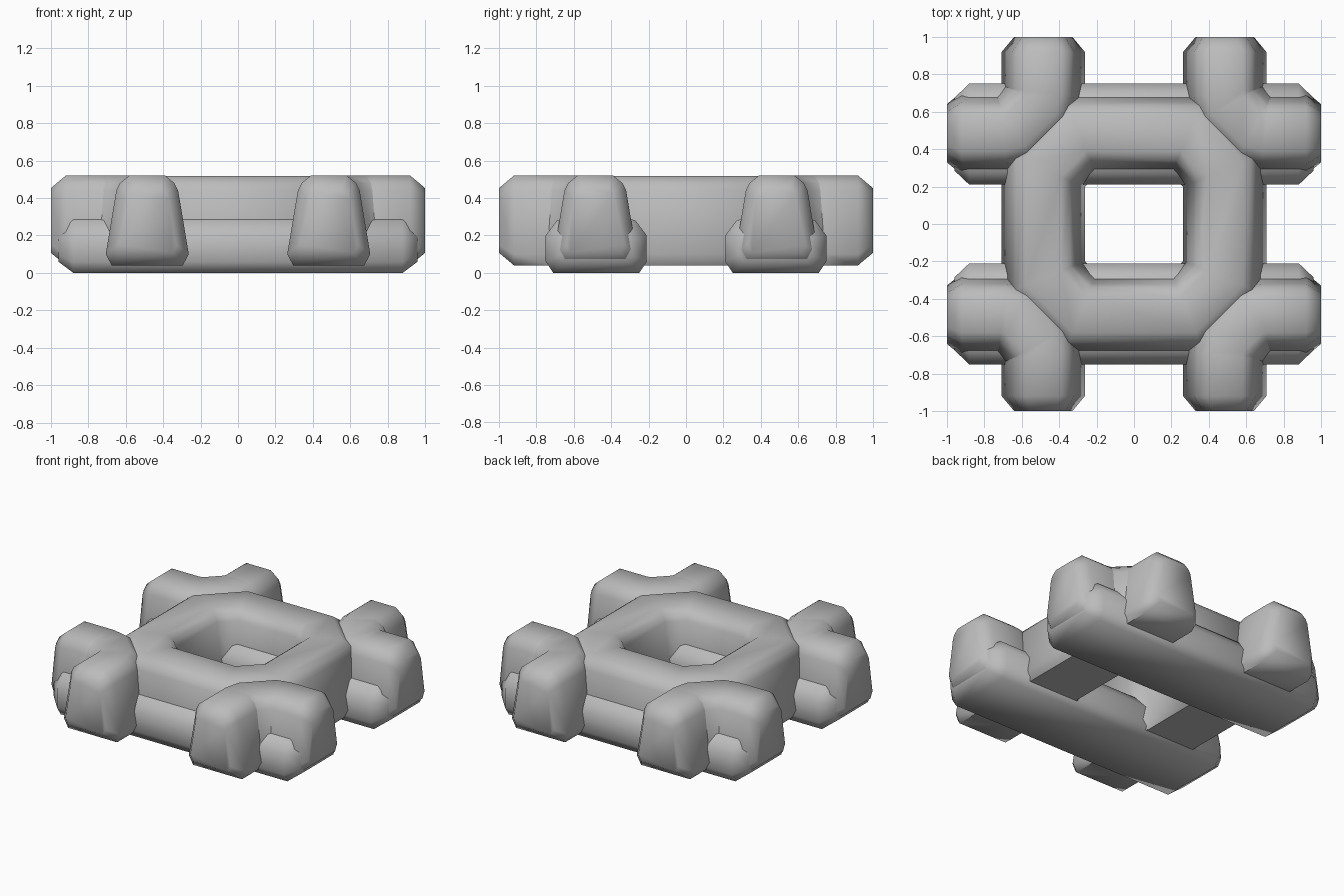
import bpy, bmesh, math
from mathutils import Vector

cube = bpy.data.objects.get("Cube")
if cube:
    bpy.data.objects.remove(cube, do_unlink=True)

# One plain grey for everything
grey = bpy.data.materials.new("plain_grey")
grey.use_nodes = True
colour = (0.5, 0.5, 0.5, 1)
grey.diffuse_color = colour
grey.node_tree.nodes["Principled BSDF"].inputs["Base Color"].default_value = colour


def full(half):
    """Mirror a half profile (bottom to top) into a closed section."""
    return half + [(-x, z) for x, z in reversed(half)]


def sweep(name, path, section, closed=False, cap=0.08, shrink=(0.7, 0.72)):
    """Sweep a section along a flat path with mitred bends and chamfered ends."""
    pts = [Vector(p) for p in path]
    mid = (section[0][1] + max(z for _, z in section)) / 2
    n = len(pts)
    scales = [(1, 1)] * n
    if not closed:
        a = (pts[1] - pts[0]).normalized() * cap
        b = (pts[-2] - pts[-1]).normalized() * cap
        pts = [pts[0], pts[0] + a] + pts[1:-1] + [pts[-1] + b, pts[-1]]
        n = len(pts)
        scales = [shrink] + [(1, 1)] * (n - 2) + [shrink]
    bm = bmesh.new()
    rings = []
    for i, p in enumerate(pts):
        d0 = p - pts[i - 1] if closed or i else pts[1] - p
        d1 = pts[(i + 1) % n] - p if closed or i < n - 1 else d0
        d0, d1 = d0.normalized(), d1.normalized()
        t = (d0 + d1).normalized()
        side = Vector((-t.y, t.x)) / max(t.dot(d0), 0.3)
        sx, sz = scales[i]
        rings.append([bm.verts.new((p.x + side.x * x * sx, p.y + side.y * x * sx,
                                    mid + (z - mid) * sz)) for x, z in section])
    m = len(section)
    for i in range(n if closed else n - 1):
        r, q = rings[i], rings[(i + 1) % n]
        for j in range(m):
            k = (j + 1) % m
            bm.faces.new((r[j], r[k], q[k], q[j]))
    if not closed:
        bm.faces.new(rings[0])
        bm.faces.new(rings[-1])
    bmesh.ops.recalc_face_normals(bm, faces=bm.faces)
    mesh = bpy.data.meshes.new(name)
    bm.to_mesh(mesh)
    bm.free()
    mesh.materials.append(grey)
    obj = bpy.data.objects.new(name, mesh)
    bpy.context.collection.objects.link(obj)
    bpy.ops.object.select_all(action='DESELECT')
    obj.select_set(True)
    bpy.context.view_layer.objects.active = obj
    bpy.ops.object.shade_smooth_by_angle(angle=math.radians(58))
    return obj


tube = full([(0.19, 0.04), (0.222, 0.10), (0.165, 0.44), (0.145, 0.48), (0.095, 0.52)])
ring_tube = [(x, z - 0.002 if z > 0.5 else z) for x, z in tube]
bar = full([(0.23, 0), (0.27, 0.06), (0.27, 0.20), (0.21, 0.28), (0.14, 0.30)])

# Square centre ring with clipped corners
c, k = 0.485, 0.29
sweep("centre_ring", [(c, -k), (c, k), (k, c), (-k, c),
                      (-c, k), (-c, -k), (-k, -c), (k, -c)], ring_tube, closed=True)

# Two long base bars
for name, s in (("front", -1), ("back", 1)):
    sweep(name + "_base_bar", [(-0.96, s * 0.48), (0.96, s * 0.48)], bar, shrink=(0.72, 0.6))

# Four bent corner feet
for depth, sy in (("front", -1), ("back", 1)):
    for side, sx in (("right", -1), ("left", 1)):
        bend = [(c, 1), (c, 0.70), (0.50, 0.635), (0.635, 0.50), (0.70, c), (1, c)]
        sweep(f"{depth}_{side}_corner_foot", [(x * sx, y * sy) for x, y in bend], tube)
